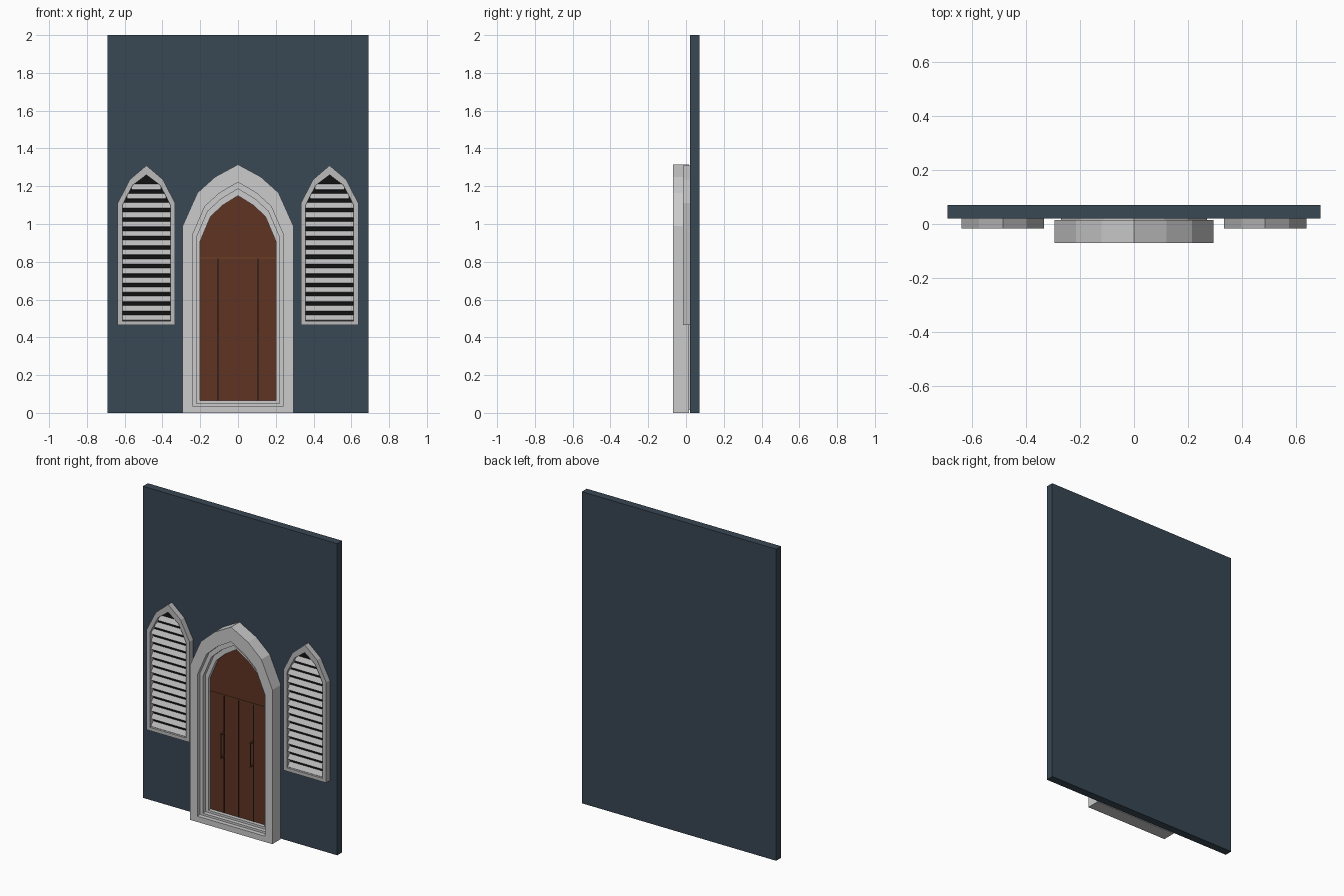
import bpy, bmesh
from math import radians

if "Cube" in bpy.data.objects:
    bpy.data.objects.remove(bpy.data.objects["Cube"])


def material(name, rgb):
    m = bpy.data.materials.new(name)
    m.diffuse_color = (*rgb, 1)
    m.use_nodes = True
    m.node_tree.nodes["Principled BSDF"].inputs["Base Color"].default_value = m.diffuse_color
    return m


slate = material("slate", (0.04, 0.063, 0.087))
wood = material("wood", (0.117, 0.033, 0.017))
trim = material("trim", (0.15, 0.06, 0.02))
black = material("black", (0.006, 0.006, 0.006))
stone = material("window_stone", (0.5, 0.5, 0.5))


def finish(name, bm, mat=None):
    bmesh.ops.recalc_face_normals(bm, faces=bm.faces)
    me = bpy.data.meshes.new(name)
    bm.to_mesh(me)
    bm.free()
    ob = bpy.data.objects.new(name, me)
    bpy.context.collection.objects.link(ob)
    if mat:
        me.materials.append(mat)
    return ob


def box(name, center, size, mat=None, tilt=0):
    bm = bmesh.new()
    bmesh.ops.create_cube(bm, size=1)
    for v in bm.verts:
        v.co = [a * b for a, b in zip(v.co, size)]
    ob = finish(name, bm, mat)
    ob.location = center
    ob.rotation_euler.x = tilt
    return ob


def lerp(outer, inner, t):
    return [(a + (c - a) * t, b + (d - b) * t) for (a, b), (c, d) in zip(outer, inner)]


def loft(name, sections, mat=None, ring=False, cx=0):
    """Join (half_profile, y) sections; close as a ring or cap both ends."""
    bm = bmesh.new()
    loops = []
    for half, y in sections:
        full = half + [(-x, z) for x, z in half[-2::-1]]
        loops.append([bm.verts.new((cx + x, y, z)) for x, z in full])
    n = len(loops[0])
    pairs = list(zip(loops, loops[1:]))
    if ring:
        pairs.append((loops[-1], loops[0]))
    else:
        bm.faces.new(loops[0])
        bm.faces.new(loops[-1])
    for a, b in pairs:
        for i in range(n):
            j = (i + 1) % n
            bm.faces.new((a[i], a[j], b[j], b[i]))
    return finish(name, bm, mat)


# Wall slab
box("wall", (0, 0.046, 1), (1.38, 0.05, 2), slate)

# Stepped door surround
outer = [(0.293, 0), (0.293, 0.99), (0.215, 1.165), (0.12, 1.25), (0, 1.315)]
inner = [(0.2, 0.065), (0.2, 0.91), (0.145, 1.04), (0.08, 1.10), (0, 1.15)]
p1, p2 = lerp(outer, inner, 0.57), lerp(outer, inner, 0.78)
loft("door_surround", [(outer, 0.015), (outer, -0.07), (p1, -0.07), (p1, -0.042),
                       (p2, -0.042), (p2, -0.016), (inner, -0.016), (inner, 0.015)], ring=True)
back = lerp(outer, inner, 0.25)
loft("surround_backing", [(back, 0.014), (back, 0.022)])

# Door: arched panel, transom, leaf joints and pull handles
loft("door", [(inner, 0.008), (inner, 0.02)], wood)
box("door_transom", (0, 0.007, 0.82), (0.4, 0.006, 0.006), trim)
box("door_center_joint", (0, 0.0075, 0.4425), (0.002, 0.003, 0.755), black)
for s in (-1, 1):
    x = s * 0.105
    box("door_groove", (x, 0.0075, 0.4425), (0.006, 0.003, 0.755), black)
    box("handle_bar", (x, -0.024, 0.505), (0.005, 0.005, 0.15), wood)
    for z in (0.43, 0.58):
        box("handle_mount", (x, -0.008, z), (0.008, 0.037, 0.008), trim)

# Louvred lancet windows
w_out = [(0.152, 0.465), (0.152, 1.11), (0.088, 1.235), (0, 1.31)]
w_in = [(0.127, 0.487), (0.127, 1.10), (0.073, 1.205), (0, 1.26)]


def half_width(z):
    for (x0, z0), (x1, z1) in zip(w_in, w_in[1:]):
        if z <= z1:
            return x0 + (x1 - x0) * (z - z0) / (z1 - z0)
    return 0


for s in (-1, 1):
    cx = s * 0.485
    loft("window_frame", [(w_out, 0.022), (w_out, -0.016), (w_in, -0.016), (w_in, 0.022)],
         stone, ring=True, cx=cx)
    loft("window_backing", [(w_in, 0.017), (w_in, 0.022)], black, cx=cx)
    for i in range(15):
        z = 0.503 + 0.0495 * i
        box("louvre_slat", (cx, 0.004, z), (2 * half_width(z), 0.034, 0.006), stone, radians(55))
